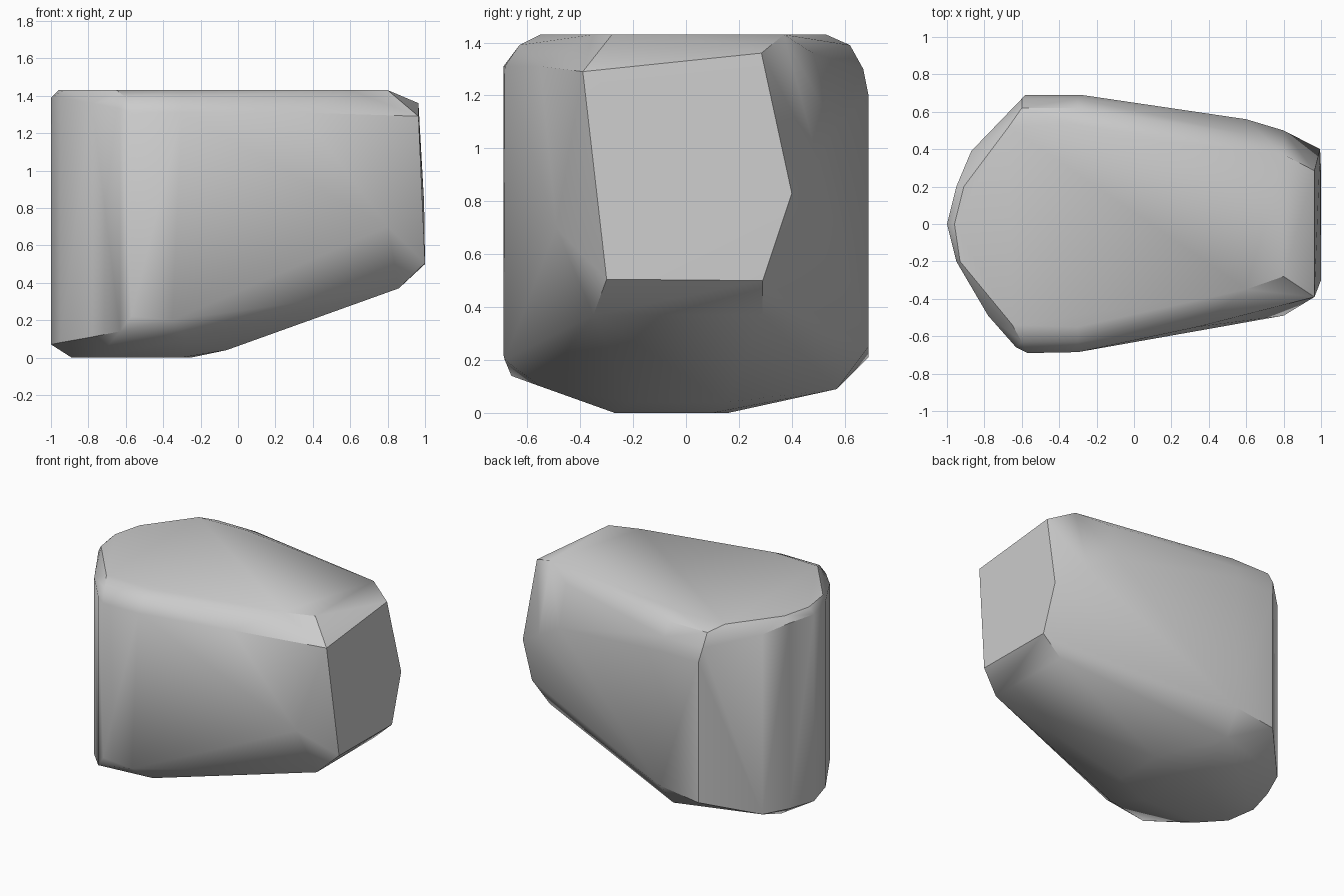
import bpy
import bmesh
import math

cube = bpy.data.objects.get("Cube")
if cube:
    bpy.data.objects.remove(cube, do_unlink=True)

stone = bpy.data.materials.new("stone grey")
stone.use_nodes = True
grey = (0.6, 0.6, 0.6, 1)
stone.diffuse_color = grey
stone.node_tree.nodes["Principled BSDF"].inputs["Base Color"].default_value = grey

# Rounded tail: upright edges as (x, y, bottom, top)
tail = [(-1, 0, .07, 1.39), (-.95, -.2, .08, 1.39), (-.78, -.49, .11, 1.36),
        (-.63, -.66, .14, 1.33), (-.57, -.69, .22, 1.31),
        (-.95, .2, .08, 1.39), (-.87, .39, .09, 1.36), (-.58, .69, .21, 1.2)]
points = [(x, y, z) for x, y, low, high in tail for z in (low, high)]

# Flat top outline
points += [(x, y, 1.43) for x, y in [
    (-.96, 0), (-.93, -.2), (-.65, -.54), (-.3, -.55), (.6, -.35), (.8, -.28),
    (.8, .37), (-.3, .53), (-.67, .52), (-.91, .2)]]

# Softened shoulders and long sides
points += [(-.3, -.685, 1.31), (-.3, -.63, 1.39), (-.6, -.63, 1.39), (.34, -.55, 1.31),
           (-.28, .69, 1.2), (-.3, .67, 1.3), (-.3, .62, 1.39), (-.6, .67, 1.3),
           (-.6, .62, 1.39), (.6, .48, 1.36), (.6, .56, 1.08), (.8, .5, .95),
           (.8, -.49, .7), (-.35, -.685, .2), (-.28, .69, .25)]

# Blunt nose
points += [(.965, -.39, 1.29), (.965, .285, 1.36), (.995, .4, .83),
           (1, .29, .5), (1, -.3, .505)]

# Sloping underside and small flat base
points += [(.86, -.35, .37), (.86, .29, .37), (-.06, -.2, .04), (-.06, .15, .04),
           (-.28, -.55, .1), (-.3, .57, .09)]
points += [(x, y, 0) for x, y in [
    (-.89, -.12), (-.75, -.27), (-.3, -.27), (-.25, .1), (-.4, .16), (-.85, .15)]]

# Wrap the corner points in a single convex skin
bm = bmesh.new()
for p in points:
    bm.verts.new(p)
hull = bmesh.ops.convex_hull(bm, input=bm.verts)
loose = {v for v in hull["geom_interior"] + hull["geom_unused"]
         if isinstance(v, bmesh.types.BMVert)}
bmesh.ops.delete(bm, geom=list(loose), context='VERTS')
bmesh.ops.dissolve_limit(bm, angle_limit=math.radians(1.5),
                         verts=bm.verts, edges=bm.edges)
bmesh.ops.recalc_face_normals(bm, faces=bm.faces)
mesh = bpy.data.meshes.new("boulder")
bm.to_mesh(mesh)
bm.free()
mesh.materials.append(stone)
boulder = bpy.data.objects.new("boulder", mesh)
bpy.context.collection.objects.link(boulder)

# Soft sides, crisp nose edges
bpy.context.view_layer.objects.active = boulder
boulder.select_set(True)
bpy.ops.object.shade_smooth_by_angle(angle=math.radians(35))
